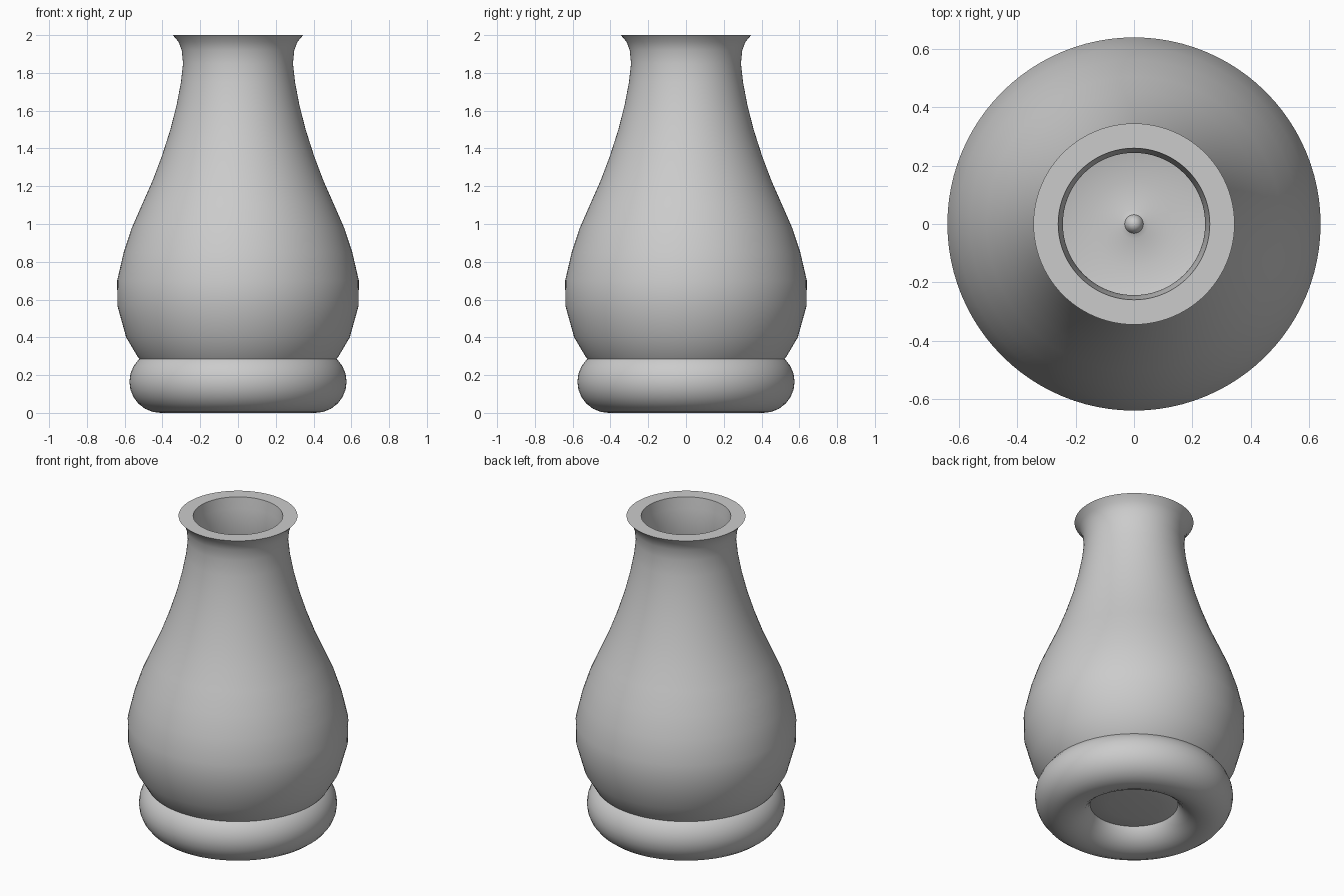
import bpy, bmesh, math
from mathutils import Vector

if "Cube" in bpy.data.objects:
    bpy.data.objects.remove(bpy.data.objects["Cube"])

SEGS = 96
WALL = 0.047

# Outer silhouette (radius, height) from the bottom centre to the rim
OUTER = [(0.0, 0.10), (0.15, 0.102), (0.28, 0.115), (0.39, 0.165), (0.465, 0.22),
         (0.53, 0.295), (0.592, 0.40), (0.638, 0.565), (0.640, 0.70), (0.605, 0.85),
         (0.562, 0.98), (0.505, 1.11), (0.452, 1.23), (0.403, 1.36), (0.358, 1.50),
         (0.325, 1.63), (0.302, 1.75), (0.291, 1.85), (0.298, 1.92), (0.315, 1.965),
         (0.345, 2.0)]


def inner_profile(pts):
    """Offset the silhouette inward by the wall thickness, with a flat cut rim."""
    out = []
    for i in range(1, len(pts) - 1):
        t = (Vector(pts[i + 1]) - Vector(pts[i - 1])).normalized()
        out.append((pts[i][0] - t.y * WALL, pts[i][1] + t.x * WALL))
    return out[:-1] + [(0.26, 2.0)]


def lathe(name, profile):
    bm = bmesh.new()
    verts = [bm.verts.new((r, 0, z)) for r, z in profile]
    edges = [bm.edges.new(p) for p in zip(verts, verts[1:])]
    bmesh.ops.spin(bm, geom=verts + edges, axis=(0, 0, 1), cent=(0, 0, 0),
                   angle=math.tau, steps=SEGS, use_merge=True)
    bmesh.ops.remove_doubles(bm, verts=bm.verts, dist=1e-5)
    bmesh.ops.recalc_face_normals(bm, faces=bm.faces)
    mesh = bpy.data.meshes.new(name)
    bm.to_mesh(mesh)
    bm.free()
    ob = bpy.data.objects.new(name, mesh)
    bpy.context.collection.objects.link(ob)
    return ob


def smooth(ob):
    bpy.ops.object.select_all(action='DESELECT')
    ob.select_set(True)
    bpy.context.view_layer.objects.active = ob
    bpy.ops.object.shade_smooth_by_angle(angle=math.radians(40))


# Hollow body, with a small nub in the middle of the inside floor
nub = [(0.05, 0.148), (0.032, 0.155), (0.026, 0.175), (0.014, 0.187), (0.0, 0.19)]
body = lathe("vase_body", OUTER + inner_profile(OUTER)[::-1] + nub)
smooth(body)

# Ring foot
bpy.ops.mesh.primitive_torus_add(major_segments=SEGS, minor_segments=24,
                                 major_radius=0.41, minor_radius=0.165,
                                 location=(0, 0, 0.165))
foot = bpy.context.object
foot.name = "foot_ring"
smooth(foot)
